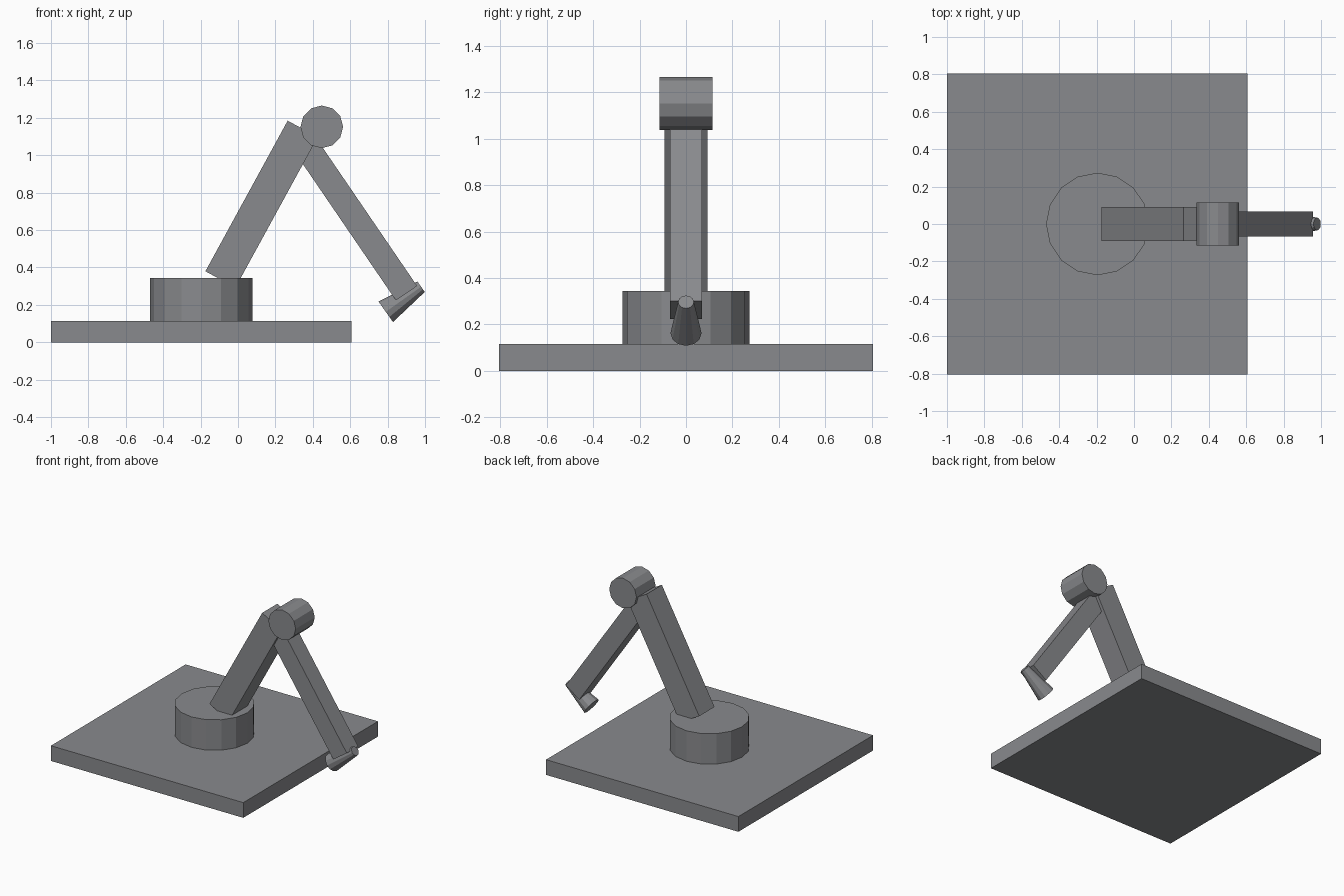
import bpy
from math import atan2, pi
from mathutils import Vector

if "Cube" in bpy.data.objects:
    bpy.data.objects.remove(bpy.data.objects["Cube"])

# Dark grey for the whole model
grey = bpy.data.materials.new("dark_grey")
grey.diffuse_color = (0.25, 0.255, 0.268, 1)
grey.use_nodes = True
grey.node_tree.nodes["Principled BSDF"].inputs["Base Color"].default_value = grey.diffuse_color


def place(name, a, b):
    """Aim the active primitive's z axis from a to b, points in the xz plane."""
    ob = bpy.context.object
    ob.name = name
    d = b - a
    ob.location = (a + b) / 2
    ob.rotation_euler = (0, atan2(d.x, d.z), 0)
    ob.data.materials.append(grey)
    return ob


def beam(name, a, b, width, depth):
    a, b = Vector(a), Vector(b)
    bpy.ops.mesh.primitive_cube_add(size=1)
    place(name, a, b).scale = (width, depth, (b - a).length)


def tube(name, a, b, r1, r2, sides):
    a, b = Vector(a), Vector(b)
    bpy.ops.mesh.primitive_cone_add(vertices=sides, radius1=r1, radius2=r2,
                                    depth=(b - a).length)
    return place(name, a, b)


# Base plate and round pedestal
beam("base_plate", (-0.197, 0, 0), (-0.197, 0, 0.115), 1.608, 1.608)
tube("pedestal", (-0.196, 0, 0.1), (-0.196, 0, 0.345), 0.274, 0.274, 16)

# Upper arm, leaning forward out of the pedestal
beam("upper_arm", (-0.094, 0, 0.336), (0.346, 0, 1.141), 0.183, 0.183)

# Elbow cylinder lying across the arm
elbow = tube("elbow", (0.448, 0, 1.038), (0.448, 0, 1.266), 0.114, 0.114, 12)
elbow.rotation_euler = (pi / 2, 0, 0)

# Forearm hanging down from the elbow
beam("forearm", (0.371, 0, 1.039), (0.901, 0, 0.2625), 0.137, 0.136)

# Flared head at the end of the forearm
tube("head", (0.790, 0, 0.163), (0.979, 0, 0.297), 0.067, 0.034, 12)
